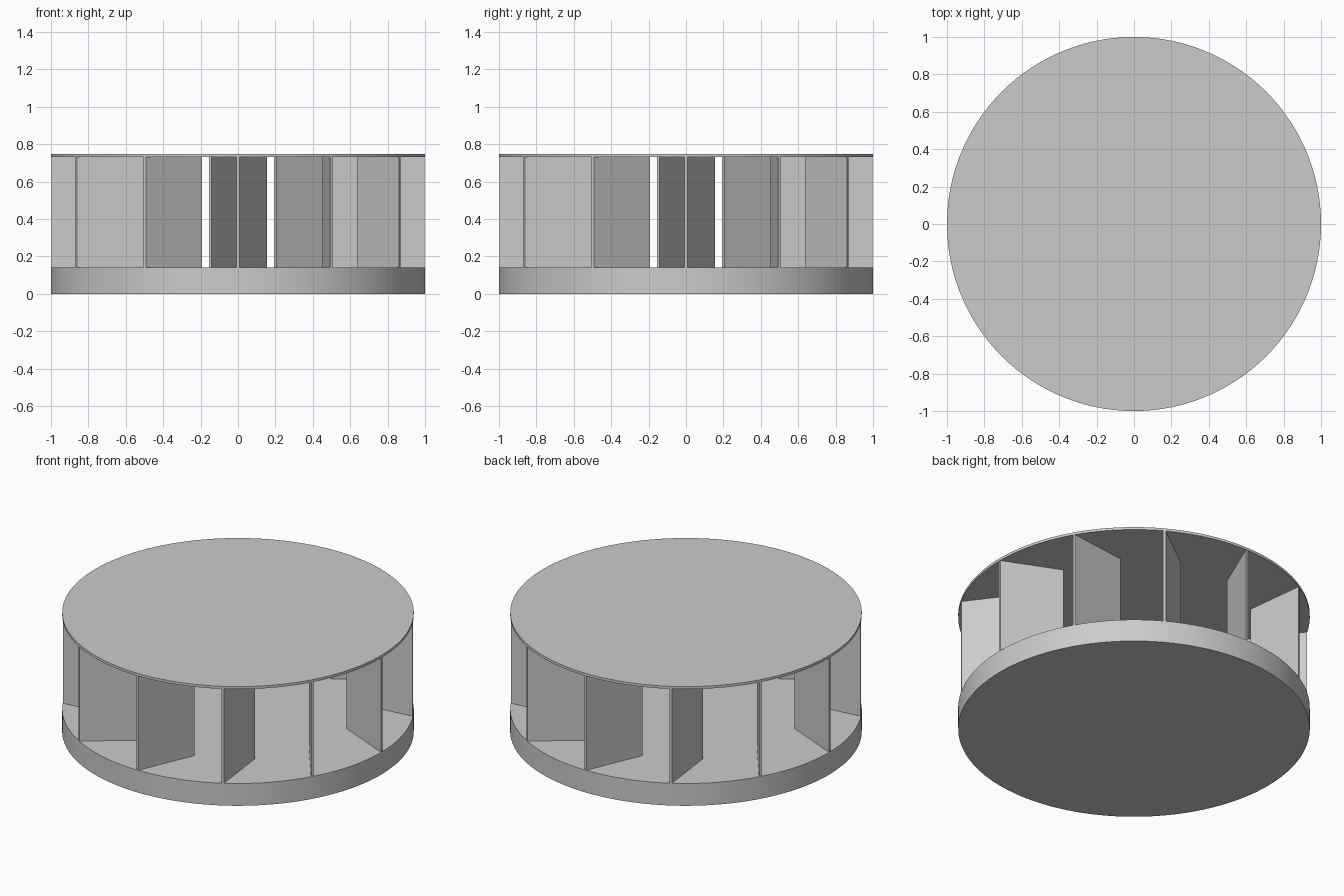
import bpy
import bmesh
import math
from mathutils import Matrix, Vector

old = bpy.data.objects.get("Cube")
if old:
    bpy.data.objects.remove(old, do_unlink=True)

BASE_TOP, BLADE_TOP, TOTAL = 0.14, 0.732, 0.748
BLADES = 12

# Single plain grey
grey = bpy.data.materials.new("light_grey")
grey.use_nodes = True
colour = (0.6, 0.6, 0.6, 1)
grey.diffuse_color = colour
grey.node_tree.nodes["Principled BSDF"].inputs["Base Color"].default_value = colour


def disc(name, z0, z1):
    bpy.ops.mesh.primitive_cylinder_add(vertices=120, radius=1, depth=z1 - z0,
                                        location=(0, 0, (z0 + z1) / 2))
    ob = bpy.context.object
    ob.name = name
    ob.data.materials.append(grey)
    bpy.ops.object.shade_smooth_by_angle(angle=math.radians(30))


# Thick back plate and thin cover plate
disc("base_plate", 0, BASE_TOP)
disc("cover_plate", BLADE_TOP, TOTAL)

# Flat slanted blades: tip flush with the rim, inner end swept sideways
half = Vector((0.0075, 0, 0))
tip = Vector((0, -0.998, BASE_TOP))
inner = tip + Vector((0.148, 0.344, 0))
outline = [tip - half, tip + half, inner + half, inner - half]

for i in range(BLADES):
    bm = bmesh.new()
    face = bm.faces.new([bm.verts.new(p) for p in outline])
    top = bmesh.ops.extrude_face_region(bm, geom=[face])["geom"]
    bmesh.ops.translate(bm, vec=(0, 0, BLADE_TOP - BASE_TOP),
                        verts=[g for g in top if isinstance(g, bmesh.types.BMVert)])
    bmesh.ops.recalc_face_normals(bm, faces=bm.faces)
    bm.transform(Matrix.Rotation(math.tau * i / BLADES, 4, "Z"))
    mesh = bpy.data.meshes.new(f"blade_{i + 1}")
    bm.to_mesh(mesh)
    bm.free()
    mesh.materials.append(grey)
    bpy.context.collection.objects.link(bpy.data.objects.new(f"blade_{i + 1}", mesh))
